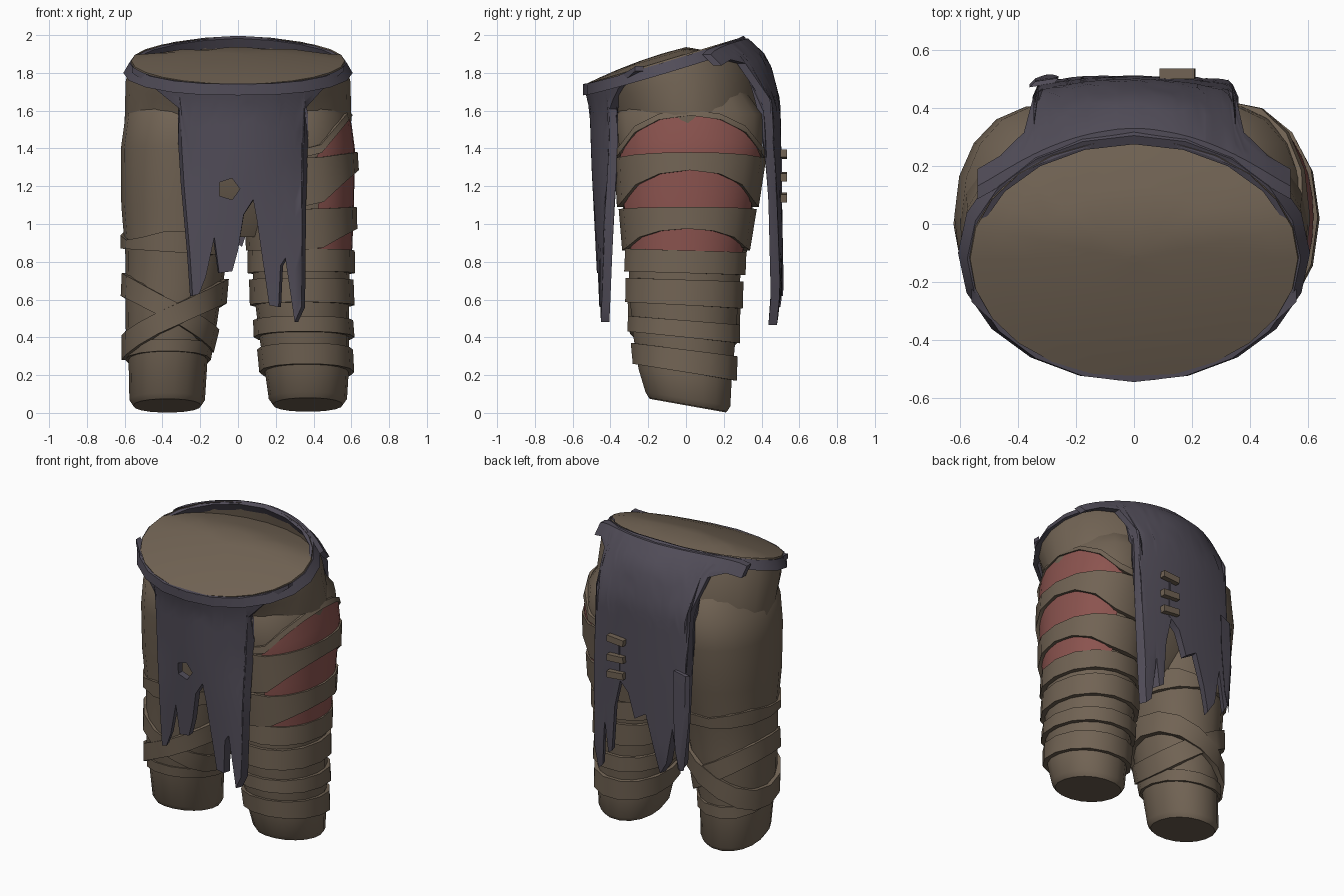
import bpy, math

if "Cube" in bpy.data.objects:
    bpy.data.objects.remove(bpy.data.objects["Cube"])

def material(name, rgb):
    m = bpy.data.materials.new(name)
    m.diffuse_color = (*rgb, 1)
    m.use_nodes = True
    m.node_tree.nodes["Principled BSDF"].inputs["Base Color"].default_value = m.diffuse_color
    return m

BROWN = material("brown cloth", (0.165, 0.125, 0.088))
SLATE = material("slate cloth", (0.082, 0.073, 0.098))
RED = material("red lining", (0.26, 0.088, 0.078))

def make(name, verts, faces, mat, angle=35):
    me = bpy.data.meshes.new(name)
    me.from_pydata(verts, [], faces)
    me.materials.append(mat)
    ob = bpy.data.objects.new(name, me)
    bpy.context.collection.objects.link(ob)
    bpy.ops.object.select_all(action='DESELECT')
    ob.select_set(True)
    bpy.context.view_layer.objects.active = ob
    bpy.ops.object.mode_set(mode='EDIT')
    bpy.ops.mesh.select_all(action='SELECT')
    bpy.ops.mesh.normals_make_consistent(inside=False)
    bpy.ops.object.mode_set(mode='OBJECT')
    bpy.ops.object.shade_smooth_by_angle(angle=math.radians(angle))
    return ob

def interp(table, x):
    """Linear lookup in rows sorted by their first value."""
    if x <= table[0][0]:
        return table[0][1:]
    for a, b in zip(table, table[1:]):
        if x <= b[0]:
            f = (x - a[0]) / max(b[0] - a[0], 1e-6)
            return tuple(p + (q - p) * f for p, q in zip(a[1:], b[1:]))
    return table[-1][1:]

def loft(name, rings, mat, caps=True, closed=False, angle=35):
    n = len(rings[0])
    verts = [p for r in rings for p in r]
    faces = []
    for k in range(len(rings) - (0 if closed else 1)):
        a, b = k * n, (k + 1) % len(rings) * n
        faces += [(a + i, a + (i + 1) % n, b + (i + 1) % n, b + i) for i in range(n)]
    if caps:
        faces += [tuple(range(n)), tuple(range(len(verts) - n, len(verts)))]
    return make(name, verts, faces, mat, angle)

def power(v, e):
    return math.copysign(abs(v) ** e, v)

# Leg sections: height, centre x, centre y, half width, half depth
RIGHT = [(0.045, .37, .01, .185, .21), (.075, .37, .01, .207, .228), (.2, .365, -.005, .22, .25),
         (.4, .35, -.01, .237, .275), (.65, .335, -.01, .252, .295), (.85, .335, 0, .26, .305),
         (1.1, .33, .01, .275, .345), (1.4, .315, .025, .295, .385), (1.58, .30, .02, .285, .39),
         (1.7, .28, .02, .22, .30)]
LEFT = [(0.04, -.375, .01, .18, .205), (.07, -.375, .01, .20, .225), (.3, -.37, -.01, .21, .245),
        (.45, -.355, -.01, .24, .265), (.65, -.34, -.01, .255, .285), (.85, -.325, 0, .272, .305),
        (1.1, -.315, .01, .303, .35), (1.4, -.315, .025, .305, .385), (1.58, -.30, .02, .295, .39),
        (1.7, -.28, .02, .22, .30)]

def leg_point(table, z, t, out=0.0):
    cx, cy, rx, ry = interp(table, z)
    x = cx + (rx + out) * power(math.cos(t), .94)
    y = cy + (ry + out) * power(math.sin(t), .94)
    return (x, y, z - .19 * y * max(0, 1 - z / .65))

def angles(n):
    return [2 * math.pi * i / n - math.pi for i in range(n)]

def leg(name, table):
    loft(name, [[leg_point(table, row[0], t) for t in angles(18)] for row in table], BROWN, angle=40)

def band(name, table, low, high, thick=.025, n=14):
    """Cloth wrap around a leg, with edge heights given as functions of angle."""
    rings = [[leg_point(table, low(t), t, -.03), leg_point(table, low(t), t, thick),
              leg_point(table, high(t), t, thick * .75), leg_point(table, high(t), t, -.03)]
             for t in angles(n)]
    loft(name, rings, BROWN, caps=False, closed=True, angle=30)

leg("right_leg", RIGHT)
leg("left_leg", LEFT)

# Right leg: arched wraps that leave pointed openings on the outer side
def arch(end, apex, spread=72):
    def f(t):
        c = math.cos(min(abs(t) / math.radians(spread), 1) * math.pi / 2)
        return end + (apex - end) * max(c, 0) ** .85
    return f

def level(z, tilt=0.0):
    return lambda t: z + tilt * math.sin(t)

openings = [(arch(1.345, 1.575), arch(1.39, 1.605)), (arch(1.09, 1.285), arch(1.35, 1.38)),
            (arch(.86, .975), arch(1.08, 1.09))]
for i, (lo, hi) in enumerate(openings):
    band(f"arched_wrap_{i + 1}", RIGHT, lo, hi, .032 if i else .022, 16)
for i, (lo, hi) in enumerate([(.74, .86), (.57, .705), (.40, .49), (.215, .335)]):
    band(f"right_wrap_{i + 1}", RIGHT, level(lo, -.01), level(hi, -.01), .03)

# Red lining seen between the arched wraps
for i, (z0, z1) in enumerate([(1.33, 1.60), (1.06, 1.31), (.83, 1.0)]):
    n, m = 14, 4
    v, f = [], []
    for a in range(n + 1):
        t = math.radians(-72 + 144 * a / n)
        top = max(min(z1, openings[i][0](t) + .015), z0 + .01)
        v += [leg_point(RIGHT, z0 + (top - z0) * b / m, t, .009) for b in range(m + 1)]
    for a in range(n):
        for b in range(m):
            k = a * (m + 1) + b
            f.append((k, k + m + 1, k + m + 2, k + 1))
    make(f"red_lining_{i + 1}", v, f, RED)

# Left leg: crossed wraps and loose folds
def slant(z, rise):
    return lambda t: z + rise * math.cos(t)
band("left_cross_wrap_rising", LEFT, slant(.43, .15), slant(.56, .15), .036)
band("left_cross_wrap_falling", LEFT, slant(.47, -.15), slant(.59, -.15), .026)
band("left_fold", LEFT, slant(.85, -.02), lambda t: .94 + .025 * math.sin(3 * t), .024)
band("left_lower_fold", LEFT, level(.28, -.02), level(.35, -.02), .018)

# Hips: centre y, half width, half depth, base height, slope towards the back
def hip_ring(cy, rx, ry, z, slope, n=24):
    pts = []
    for t in angles(n):
        y = cy + ry * math.sin(t)
        pts.append((rx * math.cos(t), y, z + slope * y))
    return pts

loft("hips", [hip_ring(0, .28, .2, .93, 0), hip_ring(0, .50, .30, 1.1, 0),
              hip_ring(.01, .585, .37, 1.32, 0), hip_ring(.01, .60, .40, 1.55, .08),
              hip_ring(-.055, .595, .42, 1.77, .28), hip_ring(-.12, .565, .41, 1.90, .3)],
     BROWN, caps=False)

# Domed inner top, dropping behind the rim at the back
rim = hip_ring(-.12, .565, .41, 1.90, .3)
cap_rings = [rim]
for s in (1.0, .85, .6, .3, .03):
    ring = []
    for x, y, z in rim:
        yy = -.12 + (y + .12) * s
        back = max(0, yy) / .28
        ring.append((x * s, yy + .02 * back * s,
                     1.864 + (z - 1.864) * s + .04 * (1 - s * s) - .11 * back))
    cap_rings.append(ring)
loft("waist_top", cap_rings, BROWN, caps=False, angle=40)
make("waist_top_middle", cap_rings[-1], [tuple(range(len(rim)))], BROWN)

# Waist trim
trim = []
for cy, rx, ry, z in ((-.12, .55, .395, 1.90), (-.12, .575, .425, 1.905),
                      (-.10, .607, .445, 1.845), (-.10, .56, .40, 1.845)):
    trim.append([(x, y, h - .025 * abs(x)) for x, y, h in hip_ring(cy, rx, ry, z, .3, 20)])
loft("waist_trim", trim, SLATE, caps=False, closed=True)

# Ragged cloth panels: bottom edge (x, z), drape (z, y, curve)
def panel(name, bottom, top, drape, thick, rows=14):
    xs = sorted(set([b[0] for b in bottom] +
                    [x / 20 for x in range(-11, 12) if bottom[0][0] < x / 20 < bottom[-1][0]]))
    v, f = [], []
    for x in xs:
        b = interp(bottom, x)[0]
        for r in range(rows + 1):
            z = b + (max(top(x), b + .01) - b) * r / rows
            y, c = interp(drape, z)
            y += c * x * x
            v += [(x, y, z), (x * (1.06 if z < 1.6 else 1), y + thick, z)]
    step = 2 * (rows + 1)
    for i in range(len(xs) - 1):
        for r in range(rows):
            k = i * step + r * 2
            f += [(k, k + step, k + step + 2, k + 2), (k + 1, k + 3, k + step + 3, k + step + 1)]
        for k in (i * step, i * step + 2 * rows):
            f.append((k, k + 1, k + step + 1, k + step))
    for i in (0, len(xs) - 1):
        for r in range(rows):
            k = i * step + r * 2
            f.append((k, k + 1, k + 3, k + 2))
    return make(name, v, f, SLATE)

def rim_height(side):
    return lambda x: 1.895 + .3 * (-.12 + side * .41 * math.sqrt(max(0, 1 - (x / .57) ** 2)))

front_edge = [(-.56, 1.80), (-.45, 1.725), (-.31, 1.61), (-.285, 1.2), (-.255, .85), (-.24, .62),
              (-.205, .63), (-.17, .72), (-.125, .93), (-.10, .74), (-.03, .75), (0, .86),
              (.03, 1.05), (.08, 1.13), (.10, 1.02), (.165, .57), (.215, .56), (.225, .78),
              (.25, .82), (.30, .48), (.335, .56), (.34, 1.1), (.355, 1.61), (.46, 1.725), (.56, 1.81)]
front = panel("front_panel", front_edge, rim_height(-1),
              [(.5, -.46, .1), (1.0, -.485, .45), (1.3, -.50, .8), (1.6, -.51, .85), (1.75, -.545, .88)], .045)

back_edge = [(-.54, 1.84), (-.46, 1.87), (-.38, 1.85), (-.345, 1.66), (-.33, 1.1), (-.315, .66),
             (-.29, .62), (-.25, .88), (-.21, .64), (-.16, .56), (-.12, .72), (-.06, .93), (.02, .88),
             (.07, 1.04), (.13, 1.1), (.17, .92), (.19, .62), (.22, .6), (.245, .8), (.27, .5),
             (.305, .465), (.325, .6), (.34, 1.1), (.35, 1.66), (.38, 1.85), (.46, 1.87), (.54, 1.84)]
back_drape = [(.46, .49, -.1), (.65, .515, -.15), (1.2, .508, -.25), (1.65, .50, -.4),
              (1.88, .44, -1.0), (1.98, .33, -.95)]
panel("back_panel", back_edge, rim_height(1), back_drape, -.045)
panel("back_flap", [(-.34, .95), (-.31, .62), (-.28, .75), (-.26, 1.05)], lambda x: 1.35 + x * .3,
      [(z, y + .015, c) for z, y, c in back_drape], -.02, 6)

# Torn hole in the front panel
bpy.ops.mesh.primitive_cylinder_add(vertices=5, radius=.06, depth=.3, location=(-.05, -.48, 1.185),
                                    rotation=(math.pi / 2, .3, 0))
cutter = bpy.context.object
cutter.name = "hole_cutter"
cutter.hide_render = True
cutter.hide_set(True)
cut = front.modifiers.new("hole", 'BOOLEAN')
cut.operation = 'DIFFERENCE'
cut.object = cutter

# Stitches and slit cord on the back panel
def box(name, loc, size, mat, turn=0.0):
    bpy.ops.mesh.primitive_cube_add(size=1, location=loc, rotation=(0, turn, 0))
    ob = bpy.context.object
    ob.name, ob.scale = name, size
    ob.data.materials.append(mat)

for i, z in enumerate((1.37, 1.25, 1.14)):
    box(f"stitch_{i + 1}", (.15, .518, z), (.12, .035, .042), BROWN, (-.08, .06, .1)[i])
box("stitch_slit", (.14, .504, 1.24), (.012, .008, .27), SLATE)
